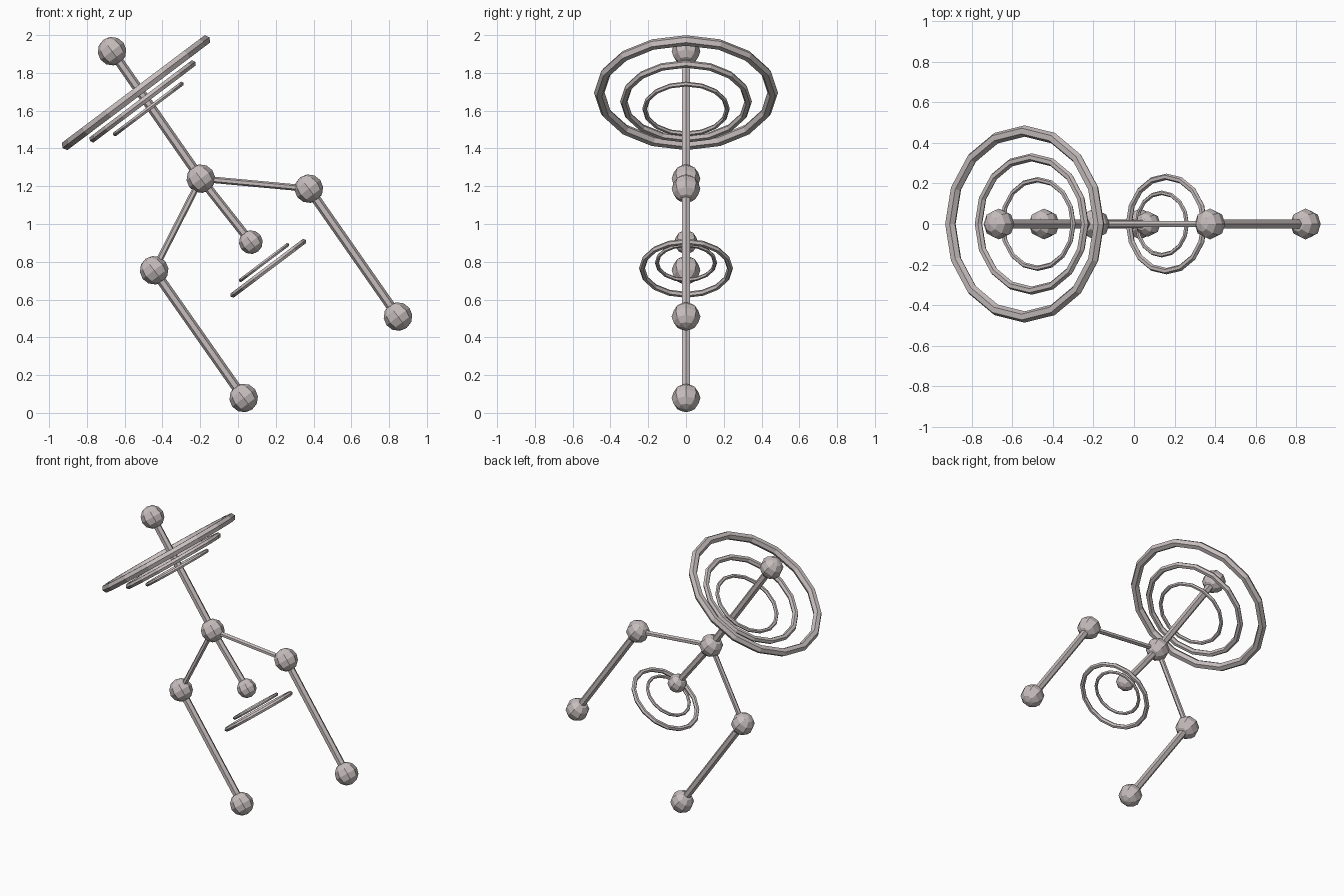
import bpy, math
from mathutils import Vector, Matrix

if "Cube" in bpy.data.objects:
    bpy.data.objects.remove(bpy.data.objects["Cube"])

TILT = math.radians(-37)          # whole figure leans about y

mat = bpy.data.materials.new("warm grey")
mat.diffuse_color = (0.57, 0.51, 0.51, 1)
mat.use_nodes = True
mat.node_tree.nodes["Principled BSDF"].inputs["Base Color"].default_value = mat.diffuse_color


def finish(name):
    ob = bpy.context.object
    ob.name = name
    ob.data.materials.append(mat)
    return ob


def ball(name, p, r):
    bpy.ops.mesh.primitive_uv_sphere_add(segments=8, ring_count=6, radius=r,
                                         location=(p[0], 0, p[1]), rotation=(0, TILT, 0))
    finish(name)


def bar(name, a, b, r):
    # hexagonal rod, flat faces towards front and back
    a, b = Vector((a[0], 0, a[1])), Vector((b[0], 0, b[1]))
    d = b - a
    bpy.ops.mesh.primitive_cylinder_add(vertices=6, radius=r, depth=d.length)
    ob = finish(name)
    w = d.normalized()
    v = Vector((0, 1, 0))
    u = v.cross(w)
    frame = Matrix((u, v, w)).transposed().to_4x4()
    ob.matrix_world = (Matrix.Translation((a + b) / 2) @ frame
                       @ Matrix.Rotation(math.pi / 2, 4, 'Z'))


def ring(name, along, outer, tube):
    # ring centred on the leaning axis through the shoulder ball
    x = shoulder[0] + along * math.sin(TILT)
    z = shoulder[1] + along * math.cos(TILT)
    bpy.ops.mesh.primitive_torus_add(major_segments=16, minor_segments=6,
                                     major_radius=outer - tube, minor_radius=tube,
                                     location=(x, 0, z), rotation=(0, TILT, 0))
    finish(name)


# joint positions (x, z)
top = (-0.667, 1.915)
shoulder = (-0.197, 1.24)
right_elbow, right_foot = (0.375, 1.187), (0.847, 0.51)
left_elbow, left_foot = (-0.444, 0.755), (0.03, 0.079)
pendant = (0.068, 0.904)

# balls
for name, p in (("top_ball", top), ("shoulder_ball", shoulder),
                ("right_elbow_ball", right_elbow), ("right_end_ball", right_foot),
                ("left_elbow_ball", left_elbow), ("left_end_ball", left_foot)):
    ball(name, p, 0.076)
ball("middle_end_ball", pendant, 0.063)

# rods
bar("spine_rod", top, shoulder, 0.025)
bar("middle_rod", shoulder, pendant, 0.023)
bar("right_link", shoulder, right_elbow, 0.017)
bar("left_link", shoulder, left_elbow, 0.017)
bar("right_rod", right_elbow, right_foot, 0.025)
bar("left_rod", left_elbow, left_foot, 0.025)

# rings: three above, two below
ring("upper_ring_large", 0.570, 0.487, 0.028)
ring("upper_ring_medium", 0.512, 0.349, 0.020)
ring("upper_ring_small", 0.462, 0.232, 0.013)
ring("lower_ring_small", -0.556, 0.165, 0.011)
ring("lower_ring_large", -0.594, 0.249, 0.016)
